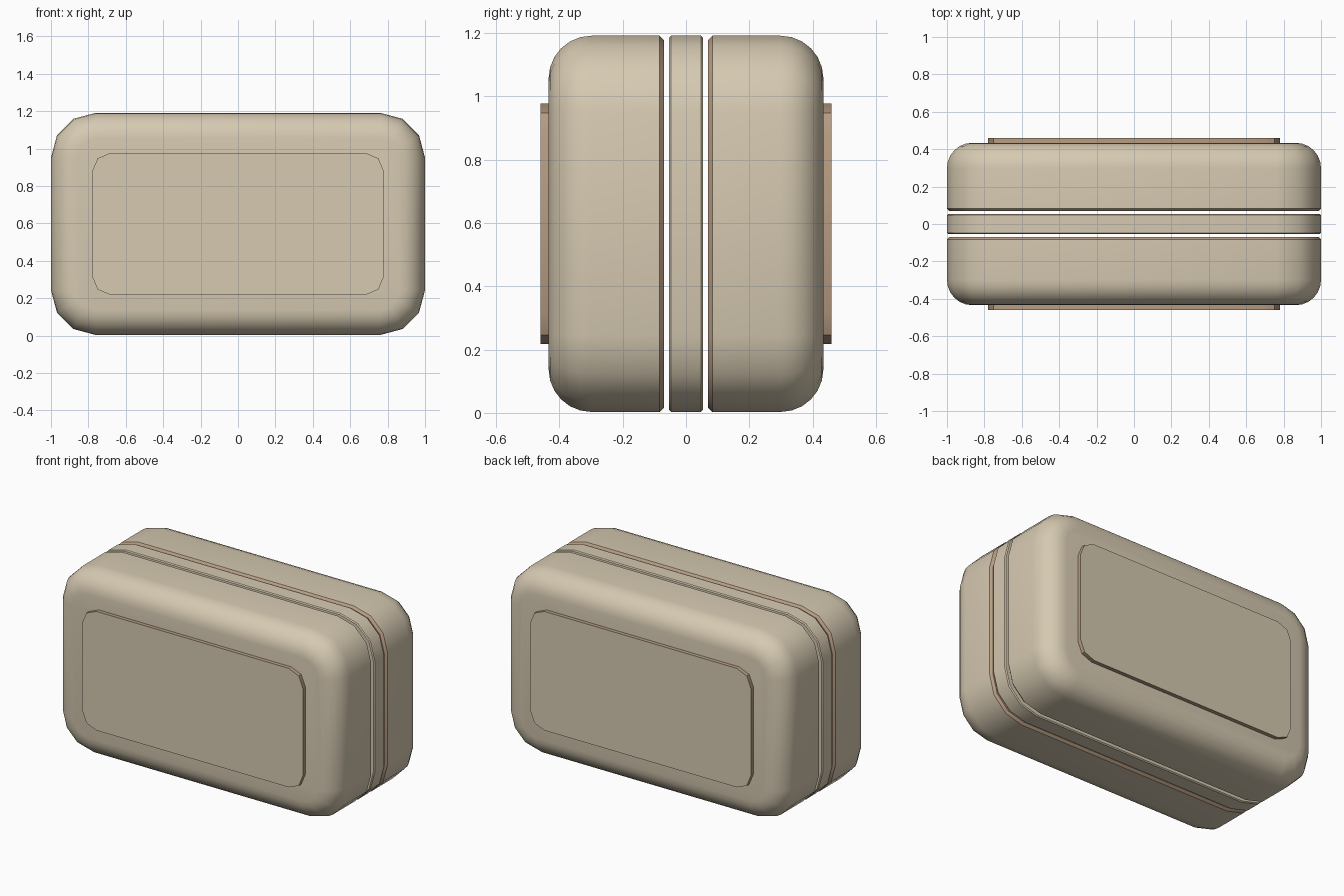
import bpy, bmesh, math

if "Cube" in bpy.data.objects:
    bpy.data.objects.remove(bpy.data.objects["Cube"])

def material(name, rgb):
    m = bpy.data.materials.new(name)
    m.diffuse_color = (*rgb, 1)
    m.use_nodes = True
    m.node_tree.nodes["Principled BSDF"].inputs["Base Color"].default_value = m.diffuse_color
    return m

BEIGE = material("warm beige", (0.67, 0.585, 0.44))
BROWN = material("tan brown", (0.47, 0.335, 0.225))
ZC = 0.597

def outline(hx, hz, r, seg):
    """Rounded rectangle in the xz plane."""
    pts = []
    for q, (sx, sz) in enumerate(((1, 1), (-1, 1), (-1, -1), (1, -1))):
        for i in range(seg + 1):
            a = math.pi / 2 * (q + i / seg)
            pts.append((sx * (hx - r) + r * math.cos(a),
                        sz * (hz - r) + r * math.sin(a)))
    return pts

def loft(name, hx, hz, r, seg, profile, brown, angle=40):
    """Stack outlines along y; profile = (y, inset). brown(y, is_cap) picks the colour."""
    bm = bmesh.new()
    rings = []
    for y, d in profile:
        rings.append([bm.verts.new((x, y, z + ZC))
                      for x, z in outline(hx - d, hz - d, r - d, seg)])
    n = len(rings[0])
    for a, b in zip(rings, rings[1:]):
        for i in range(n):
            j = (i + 1) % n
            bm.faces.new((a[i], a[j], b[j], b[i]))
    caps = [bm.faces.new(rings[0]), bm.faces.new(rings[-1])]
    bmesh.ops.recalc_face_normals(bm, faces=bm.faces)
    for f in bm.faces:
        f.material_index = int(brown(abs(f.calc_center_median().y), f in caps))
    me = bpy.data.meshes.new(name)
    bm.to_mesh(me)
    bm.free()
    me.materials.append(BEIGE)
    me.materials.append(BROWN)
    ob = bpy.data.objects.new(name, me)
    bpy.context.collection.objects.link(ob)
    bpy.context.view_layer.objects.active = ob
    ob.select_set(True)
    bpy.ops.object.shade_smooth_by_angle(angle=math.radians(angle))
    ob.select_set(False)
    return ob

# Half shells (brown rim at the gap, rounded outer edge) and raised panels
R = 0.135
for s, side in ((-1, "front"), (1, "back")):
    prof = [(s * 0.069, 0.014), (s * 0.083, 0.0)]
    for i in range(7):
        a = math.pi / 2 * i / 6
        prof.append((s * (0.434 - R + R * math.sin(a)), R * (1 - math.cos(a))))
    loft(side + "_shell", 1.0, 0.594, 0.24, 3, prof, lambda y, cap: y < 0.08)
    loft(side + "_panel", 0.78, 0.38, 0.10, 2,
         [(s * 0.42, 0), (s * 0.459, 0)], lambda y, cap: y < 0.45, 30)

# Middle band between the shells
loft("middle_band", 1.0, 0.594, 0.24, 3,
     [(-0.053, 0.006), (-0.047, 0), (0.047, 0), (0.053, 0.006)],
     lambda y, cap: False)
